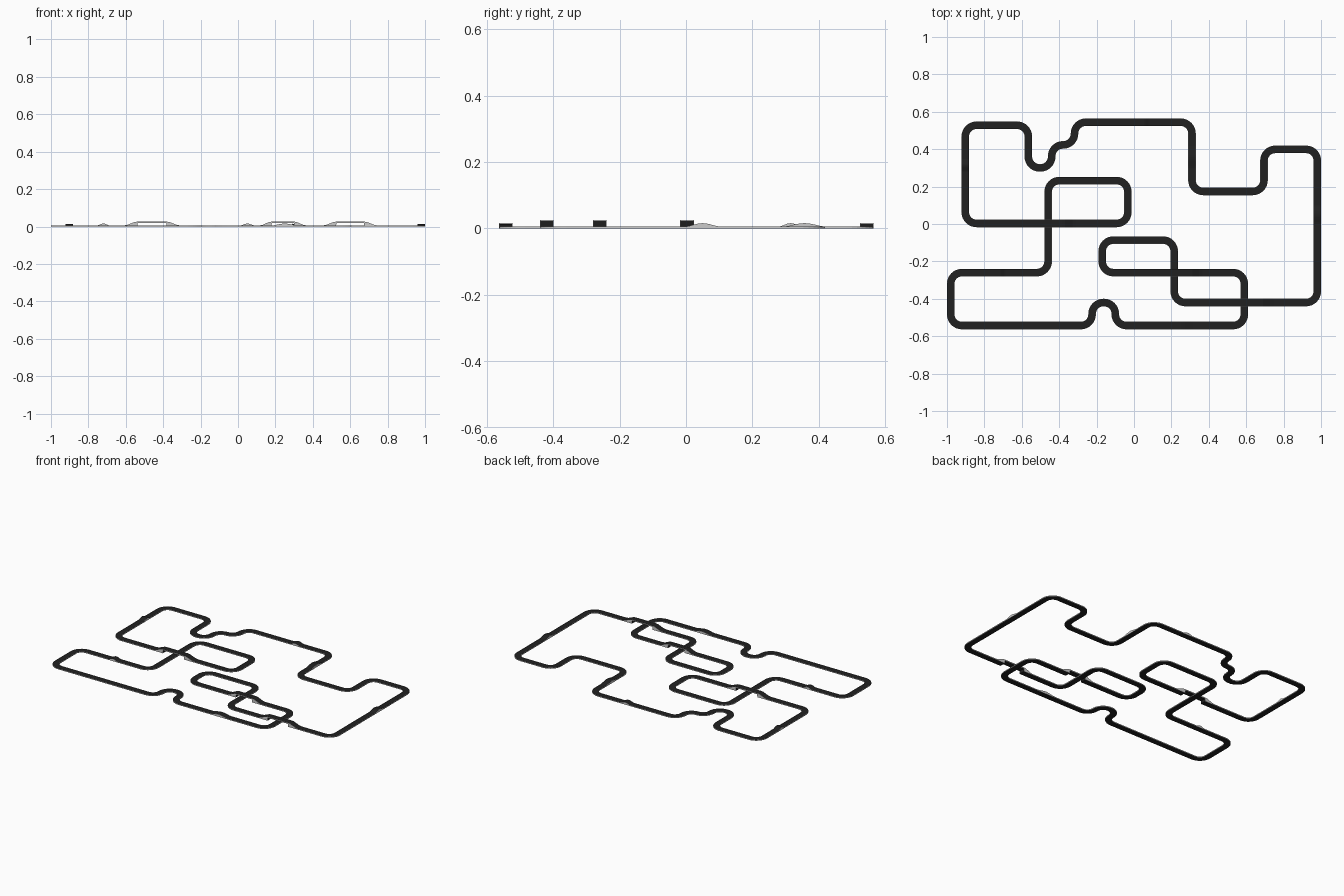
import bpy, math
from mathutils import Vector

if "Cube" in bpy.data.objects:
    bpy.data.objects.remove(bpy.data.objects["Cube"])

# Centreline corners of the closed circuit
CORNERS = [(-.902, .528), (-.565, .528), (-.565, .30), (-.44, .30), (-.44, .423), (-.318, .423),
           (-.318, .544), (.31, .544), (.31, .174), (.695, .174), (.695, .399), (.98, .399),
           (.98, -.42), (.215, -.42), (.215, -.086), (-.17, -.086), (-.17, -.26), (.59, -.26),
           (.59, -.543), (-.1, -.543), (-.1, -.42), (-.224, -.42), (-.224, -.543), (-.98, -.543),
           (-.98, -.26), (-.459, -.26), (-.459, .232), (-.033, .232), (-.033, .003), (-.902, .003)]
RADIUS = .06
# Humps: x, y, half length; bridges: x, y, half span, half total
HUMPS = [(-.72, -.26, .032), (.05, .544, .035), (.25, -.543, .065),
         (-.902, .315, .033), (.31, .357, .06), (.98, .05, .05)]
BRIDGES = [(-.46, .003, .078, .15), (.24, -.26, .06, .125), (.6, -.42, .075, .145)]
HUMP_H, BRIDGE_H, DECK = .010, .020, .006
HALF, INNER = .0205, .019


def features(a, b):
    """Height stations (position, lift, underside) on the straight from a to b."""
    d = (b - a).normalized()
    length = (b - a).length
    found = []

    def locate(x, y):
        v = Vector((x, y)) - a
        return v.dot(d), abs(v.x * d.y - v.y * d.x)

    for x, y, half in HUMPS:
        t, off = locate(x, y)
        if off < .01 and 0 < t < length:
            for i in range(-5, 6):
                found.append((t + half * i / 5, HUMP_H * math.cos(math.pi * i / 10) ** 1.5 if abs(i) < 5 else 0, 0))
    for x, y, flat, full in BRIDGES:
        t, off = locate(x, y)
        if off < .01 and RADIUS < t < length - RADIUS and abs(d.x) > .5:
            under = BRIDGE_H + .005 - DECK
            ramp = full - flat
            for s in (-1, 1):
                found += [(t + s * full, 0, 0), (t + s * (full - ramp * .25), BRIDGE_H * .15, 0),
                          (t + s * (full - ramp * .8), BRIDGE_H * .92, 0),
                          (t + s * flat, BRIDGE_H, 0), (t + s * (flat - .0005), BRIDGE_H, under)]
    return [(a + d * t, d, lift, under) for t, lift, under in sorted(found)]


def build_path():
    pts = [Vector(c) for c in CORNERS]
    n = len(pts)
    path = []
    for i, p in enumerate(pts):
        q = pts[(i + 1) % n]
        din = (p - pts[i - 1]).normalized()
        dout = (q - p).normalized()
        centre = p - din * RADIUS + dout * RADIUS
        for k in range(9):
            ang = math.pi / 2 * k / 8
            pos = centre - dout * RADIUS * math.cos(ang) + din * RADIUS * math.sin(ang)
            path.append((pos, (din * math.cos(ang) + dout * math.sin(ang)), 0, 0))
        path += features(p, q)
    return path


def sweep(name, left, right, top, mat=None):
    """Closed rectangular strip between two sideways offsets along the path."""
    verts, faces = [], []
    for pos, d, lift, under in PATH:
        side = Vector((-d.y, d.x))
        for off, z in ((left, under), (right, under), (right, lift + top), (left, lift + top)):
            p = pos + side * off
            verts.append((p.x, p.y, z))
    n = len(PATH)
    for i in range(n):
        a, b = 4 * i, 4 * ((i + 1) % n)
        for k in range(4):
            m = (k + 1) % 4
            faces.append((a + k, b + k, b + m, a + m))
    mesh = bpy.data.meshes.new(name)
    mesh.from_pydata(verts, [], faces)
    # Consistent outward normals
    import bmesh
    bm = bmesh.new()
    bm.from_mesh(mesh)
    bmesh.ops.recalc_face_normals(bm, faces=bm.faces)
    bm.to_mesh(mesh)
    bm.free()
    if mat:
        mesh.materials.append(mat)
    ob = bpy.data.objects.new(name, mesh)
    bpy.context.collection.objects.link(ob)
    return ob


PATH = build_path()
asphalt = bpy.data.materials.new("asphalt")
asphalt.diffuse_color = (.015, .015, .015, 1)
asphalt.use_nodes = True
asphalt.node_tree.nodes["Principled BSDF"].inputs["Base Color"].default_value = asphalt.diffuse_color

# Dark road surface with thin grey side walls
sweep("road", -INNER, INNER, .0045, asphalt)
sweep("left_wall", INNER, HALF, .006)
sweep("right_wall", -HALF, -INNER, .006)
